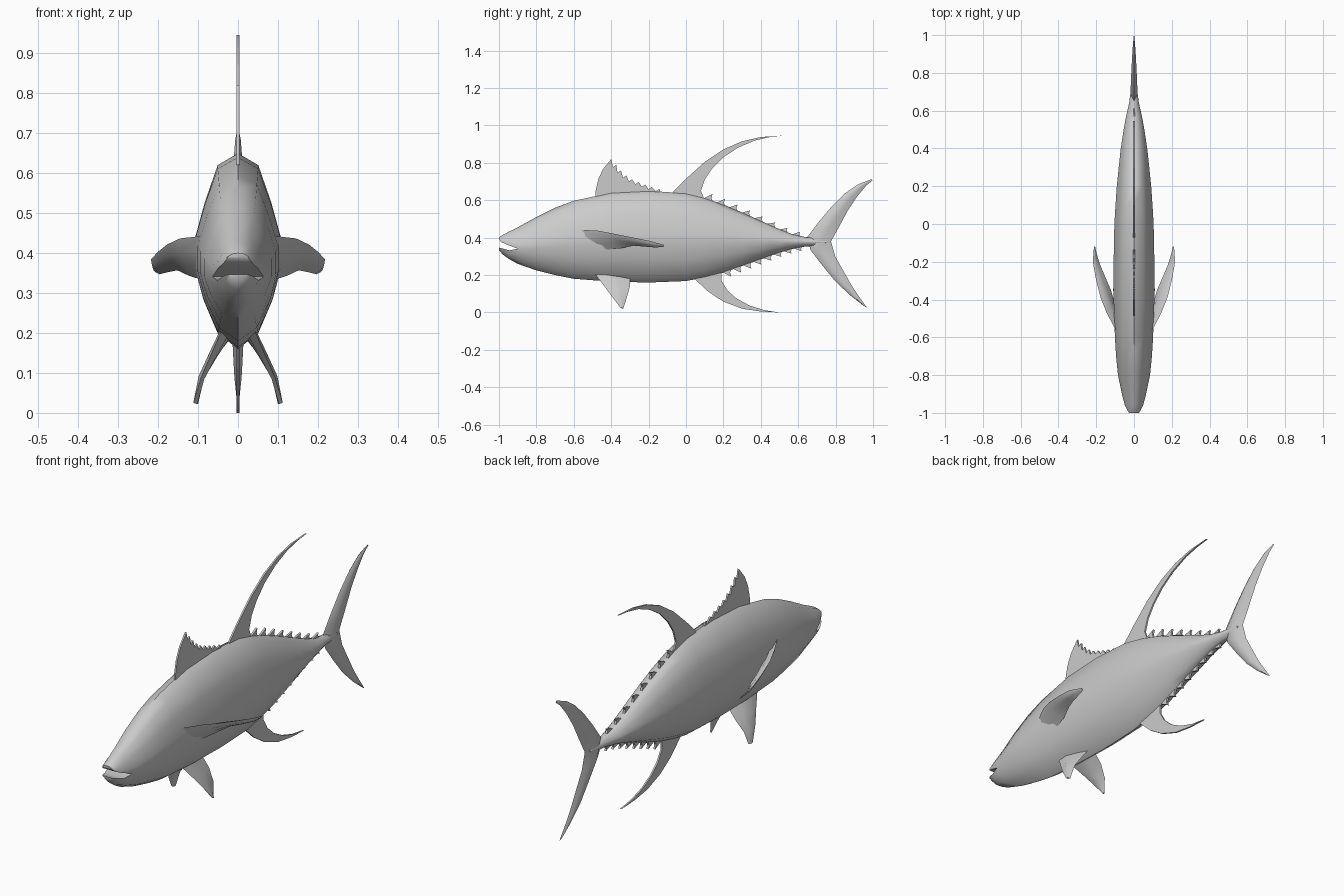
import bpy, bmesh, math
from mathutils import Vector

if "Cube" in bpy.data.objects:
    bpy.data.objects.remove(bpy.data.objects["Cube"])

grey = bpy.data.materials.new("silver_grey")
grey.diffuse_color = (0.6, 0.6, 0.6, 1)
grey.use_nodes = True
grey.node_tree.nodes["Principled BSDF"].inputs["Base Color"].default_value = grey.diffuse_color


def finish(bm, name, smooth=True, angle=40):
    bmesh.ops.remove_doubles(bm, verts=bm.verts, dist=1e-5)
    bmesh.ops.recalc_face_normals(bm, faces=bm.faces)
    me = bpy.data.meshes.new(name)
    bm.to_mesh(me)
    bm.free()
    me.materials.append(grey)
    ob = bpy.data.objects.new(name, me)
    bpy.context.collection.objects.link(ob)
    bpy.ops.object.select_all(action='DESELECT')
    ob.select_set(True)
    bpy.context.view_layer.objects.active = ob
    if smooth:
        bpy.ops.object.shade_smooth_by_angle(angle=math.radians(angle))
    return ob


def loft(bm, rings, cap_start=True, cap_end=True):
    rows = [[bm.verts.new(p) for p in r] for r in rings]
    for a, b in zip(rows, rows[1:]):
        n = len(a)
        for i in range(n):
            j = (i + 1) % n
            bm.faces.new((a[i], a[j], b[j], b[i]))
    if cap_start:
        bm.faces.new(rows[0])
    if cap_end:
        bm.faces.new(rows[-1])


# half cross-section of the body, top to belly; index 4 is the mouth corner
HALF = [(0, 1), (.47, .88), (.77, .5), (1, .13), (1, -.17), (.8, -.5), (.47, -.84), (0, -1)]
RING = HALF + [(-x, z) for x, z in HALF[-2:0:-1]]
UPPER = RING[10:] + RING[:5]
LOWER = RING[4:11]


def section(shape, y, top, corner, bottom, hw):
    pts = []
    for x, z in shape:
        s = z + .17
        pts.append((x * hw, y, corner + (s / 1.17 * (top - corner) if s > 0
                                         else s / .83 * (corner - bottom))))
    return pts


# body: y, top, bottom, half width
STATIONS = [(-.9, .455, .26, .064), (-.8, .51, .225, .085), (-.7, .56, .2, .095),
            (-.6, .597, .18, .101), (-.4, .64, .165, .108), (-.2, .65, .16, .108),
            (0, .637, .168, .104), (.1, .612, .187, .098), (.2, .577, .213, .091),
            (.3, .535, .248, .081), (.4, .49, .284, .07), (.5, .445, .32, .055),
            (.57, .418, .34, .042), (.64, .403, .353, .026), (.7, .4, .355, .018),
            (.75, .385, .37, .012)]
bm = bmesh.new()
loft(bm, [section(RING, y, t, (t + b) / 2 - .17 * (t - b) / 2, b, w)
          for y, t, b, w in STATIONS], cap_start=False)
mouth = .3575 - .17 * .0975
# open jaws growing out of the first body ring
loft(bm, [section(UPPER, -.9, .455, mouth, 0, .064), section(UPPER, -.955, .428, .362, 0, .05),
          section(UPPER, -.985, .412, .375, 0, .036), section(UPPER, -1, .4, .388, 0, .026)],
     cap_start=False)
loft(bm, [section(LOWER, -.9, 0, mouth, .26, .064), section(LOWER, -.945, 0, .332, .285, .052),
          section(LOWER, -.98, 0, .342, .31, .038), section(LOWER, -1, 0, .347, .334, .026)],
     cap_start=False)
finish(bm, "body", angle=50)


# lens-section fin; rows of leading point, trailing point, half thickness
def blade(name, rows, side=1):
    mids = [(Vector(a) + Vector(b)) / 2 for a, b, t in rows]
    rings = []
    for i, (a, b, t) in enumerate(rows):
        a, b = Vector(a), Vector(b)
        span = mids[min(i + 1, len(rows) - 1)] - mids[max(i - 1, 0)]
        n = (b - a).cross(span).normalized() * t
        ring = [a, a.lerp(b, .3) + n, a.lerp(b, .65) + n * .7, b,
                a.lerp(b, .65) - n * .7, a.lerp(b, .3) - n]
        rings.append([(p.x * side, p.y, p.z) for p in ring])
    bm = bmesh.new()
    loft(bm, rings)
    return finish(bm, name, angle=60)


# tail fin: leading y,z, trailing y,z, half thickness
TAIL = [(.99, .712, .998, .706, .002), (.92, .685, .965, .68, .007), (.85, .637, .915, .62, .011),
        (.78, .568, .868, .55, .014), (.71, .485, .825, .47, .017), (.65, .405, .775, .38, .018),
        (.665, .335, .798, .3, .017), (.73, .25, .84, .225, .015), (.80, .165, .885, .145, .013),
        (.88, .09, .925, .085, .009), (.955, .032, .967, .026, .003)]
blade("tail_fin", [((0, a, b), (0, c, d), t) for a, b, c, d, t in TAIL])

# paired fins
PECTORAL = [((.09, -.575, .443), (.09, -.46, .333), .012), ((.145, -.47, .437), (.122, -.35, .343), .011),
            ((.177, -.39, .422), (.152, -.28, .357), .009), ((.202, -.29, .402), (.178, -.22, .352), .007),
            ((.218, -.2, .384), (.197, -.16, .347), .005), ((.212, -.12, .362), (.206, -.118, .352), .002)]
PELVIC = [((.04, -.49, .21), (.02, -.3, .185), .012), ((.068, -.44, .145), (.055, -.3, .14), .01),
          ((.092, -.4, .09), (.09, -.315, .085), .008), ((.112, -.35, .025), (.1, -.335, .022), .004)]
for side, label in ((1, "right"), (-1, "left")):
    blade("pectoral_fin_" + label, PECTORAL, side)
    blade("pelvic_fin_" + label, PELVIC, side)


# thin flat fins cut from a side outline of (y, z)
def plate(bm, outline, t=.004):
    loft(bm, [[(x, y, z) for y, z in outline] for x in (-t, t)])


# front dorsal with a serrated trailing edge
bm = bmesh.new()
outline = [(-.485, .6), (-.483, .65), (-.47, .71), (-.445, .765), (-.4, .82)]
TRAIL = [(-.385, .785), (-.36, .755), (-.33, .728), (-.3, .708), (-.265, .693),
         (-.23, .68), (-.195, .668), (-.155, .656)]
for y, z in TRAIL:
    outline += [(y - .006, z - .008), (y + .012, z + .004)]
outline += [(-.13, .63)]
plate(bm, outline)
finish(bm, "front_dorsal_fin", False)

# rear dorsal and anal sickles
bm = bmesh.new()
plate(bm, [(-.075, .63), (-.07, .645), (0, .715), (.1, .805), (.2, .872), (.3, .915), (.4, .938),
           (.52, .946), (.45, .938), (.37, .92), (.28, .882), (.2, .83), (.14, .77),
           (.1, .71), (.08, .65), (.1, .6)])
finish(bm, "rear_dorsal_fin", False)
bm = bmesh.new()
plate(bm, [(.03, .2), (.04, .185), (.12, .11), (.2, .058), (.3, .02), (.4, .005), (.5, 0),
           (.42, .012), (.34, .037), (.27, .075), (.22, .12), (.19, .17), (.19, .225)])
finish(bm, "anal_fin", False)


# finlets along back and belly, following the body outline
def edge(y, k):
    for a, b in zip(STATIONS, STATIONS[1:]):
        if a[0] <= y <= b[0]:
            return a[k] + (b[k] - a[k]) * (y - a[0]) / (b[0] - a[0])


for name, k, sign, start, step in (("back_finlets", 1, 1, .1, .067),
                                   ("belly_finlets", 2, -1, .2, .054)):
    bm = bmesh.new()
    for i in range(8):
        y = start + i * step
        h = .036 - .002 * i
        p = [(y, edge(y, k) - sign * .01), (y, edge(y, k)),
             (y + .042, edge(y + .042, k) + sign * h),
             (y + .036, edge(y + .036, k) + sign * .012),
             (y + .046, edge(y + .046, k) - sign * .01)]
        plate(bm, p, .005)
    finish(bm, name, False)
